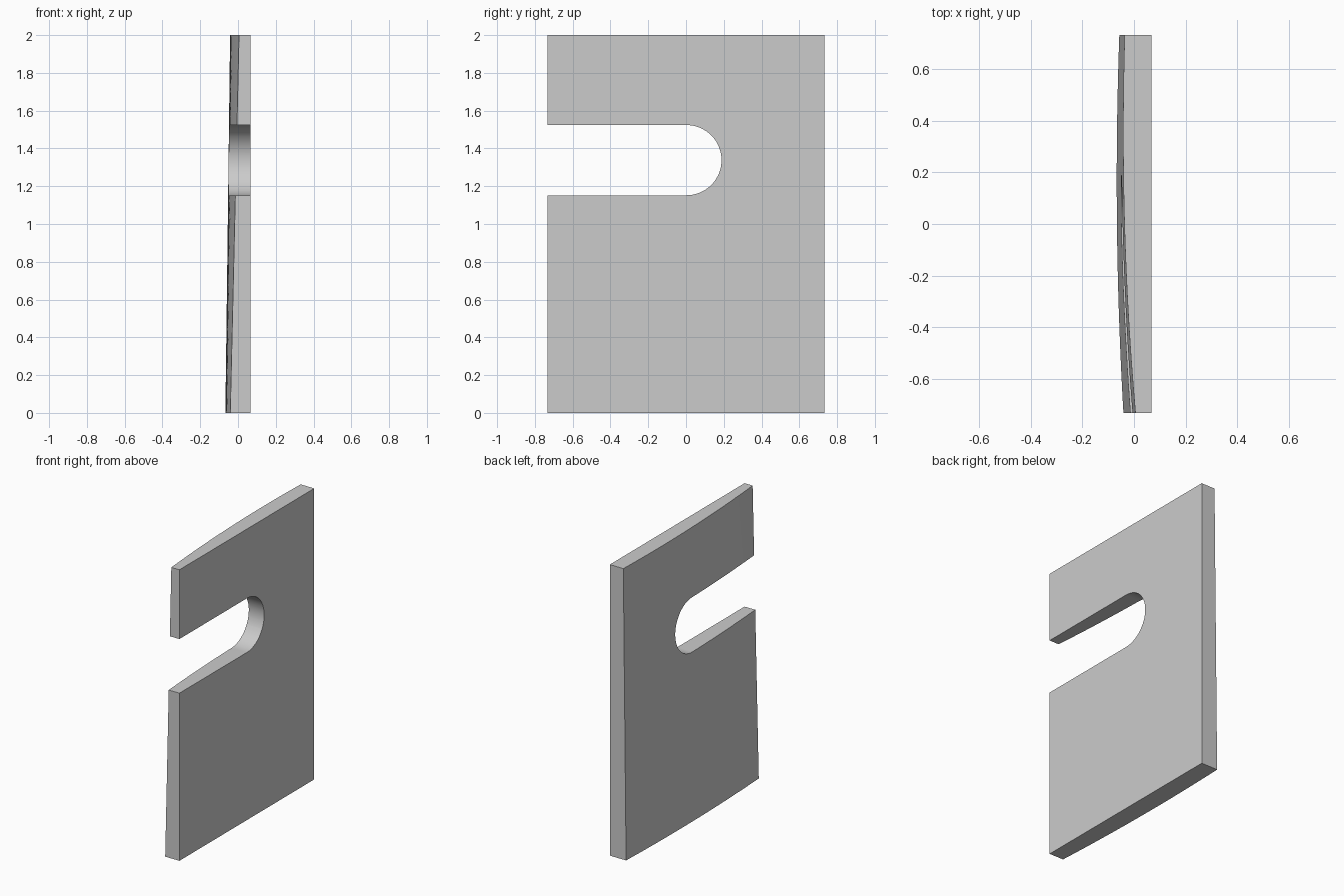
import bpy, bmesh, math

if "Cube" in bpy.data.objects:
    bpy.data.objects.remove(bpy.data.objects["Cube"])

HALF, HEIGHT, FLAT = 0.732, 2.0, 0.067
SLOT_Y, SLOT_Z, SLOT_R = 0.002, 1.338, 0.186
COLS, ROWS = 32, 8


def bulge(y, z):
    """Shallow crowned side of the plate, blended from bottom edge to top edge."""
    t = z / HEIGHT
    low = -0.067 + 0.032 * (y - 0.17) ** 2
    high = -0.042 + 0.0406 * (y - 0.35) ** 2
    return low + (high - low) * t


def make_object(name, bm):
    bmesh.ops.recalc_face_normals(bm, faces=bm.faces)
    mesh = bpy.data.meshes.new(name)
    bm.to_mesh(mesh)
    bm.free()
    obj = bpy.data.objects.new(name, mesh)
    bpy.context.collection.objects.link(obj)
    return obj


# Grey material
grey = bpy.data.materials.new("light grey")
grey.use_nodes = True
colour = (0.6, 0.6, 0.6, 1)
grey.diffuse_color = colour
grey.node_tree.nodes["Principled BSDF"].inputs["Base Color"].default_value = colour

# Plate: a flat sheet extruded to the crowned side
bm = bmesh.new()
grid = [[bm.verts.new((FLAT, -HALF + 2 * HALF * i / COLS, HEIGHT * j / ROWS))
         for j in range(ROWS + 1)] for i in range(COLS + 1)]
for i in range(COLS):
    for j in range(ROWS):
        bm.faces.new((grid[i][j], grid[i + 1][j], grid[i + 1][j + 1], grid[i][j + 1]))
extruded = bmesh.ops.extrude_face_region(bm, geom=bm.faces[:], use_keep_orig=True)
for v in extruded["geom"]:
    if isinstance(v, bmesh.types.BMVert):
        v.co.x = bulge(v.co.y, v.co.z)
plate = make_object("slotted_plate", bm)
plate.data.materials.append(grey)

# Slot cutter: open at the front, rounded at the inner end
outline = [(-1, SLOT_Z - SLOT_R)]
for k in range(33):
    a = math.pi * (k / 32 - 0.5)
    outline.append((SLOT_Y + SLOT_R * math.cos(a), SLOT_Z + SLOT_R * math.sin(a)))
outline.append((-1, SLOT_Z + SLOT_R))
bm = bmesh.new()
face = bm.faces.new([bm.verts.new((-0.3, y, z)) for y, z in outline])
sweep = bmesh.ops.extrude_face_region(bm, geom=[face], use_keep_orig=True)
bmesh.ops.translate(bm, vec=(0.6, 0, 0),
                    verts=[g for g in sweep["geom"] if isinstance(g, bmesh.types.BMVert)])
cutter = make_object("slot_cutter", bm)
cutter.data.materials.append(grey)

# Cut the slot, then discard the cutter
cut = plate.modifiers.new("slot", "BOOLEAN")
cut.operation = "DIFFERENCE"
cut.solver = "EXACT"
cut.object = cutter
bpy.ops.object.select_all(action="DESELECT")
plate.select_set(True)
bpy.context.view_layer.objects.active = plate
bpy.ops.object.modifier_apply(modifier=cut.name)
bpy.data.objects.remove(cutter)
bpy.ops.object.shade_smooth_by_angle(angle=math.radians(30))
